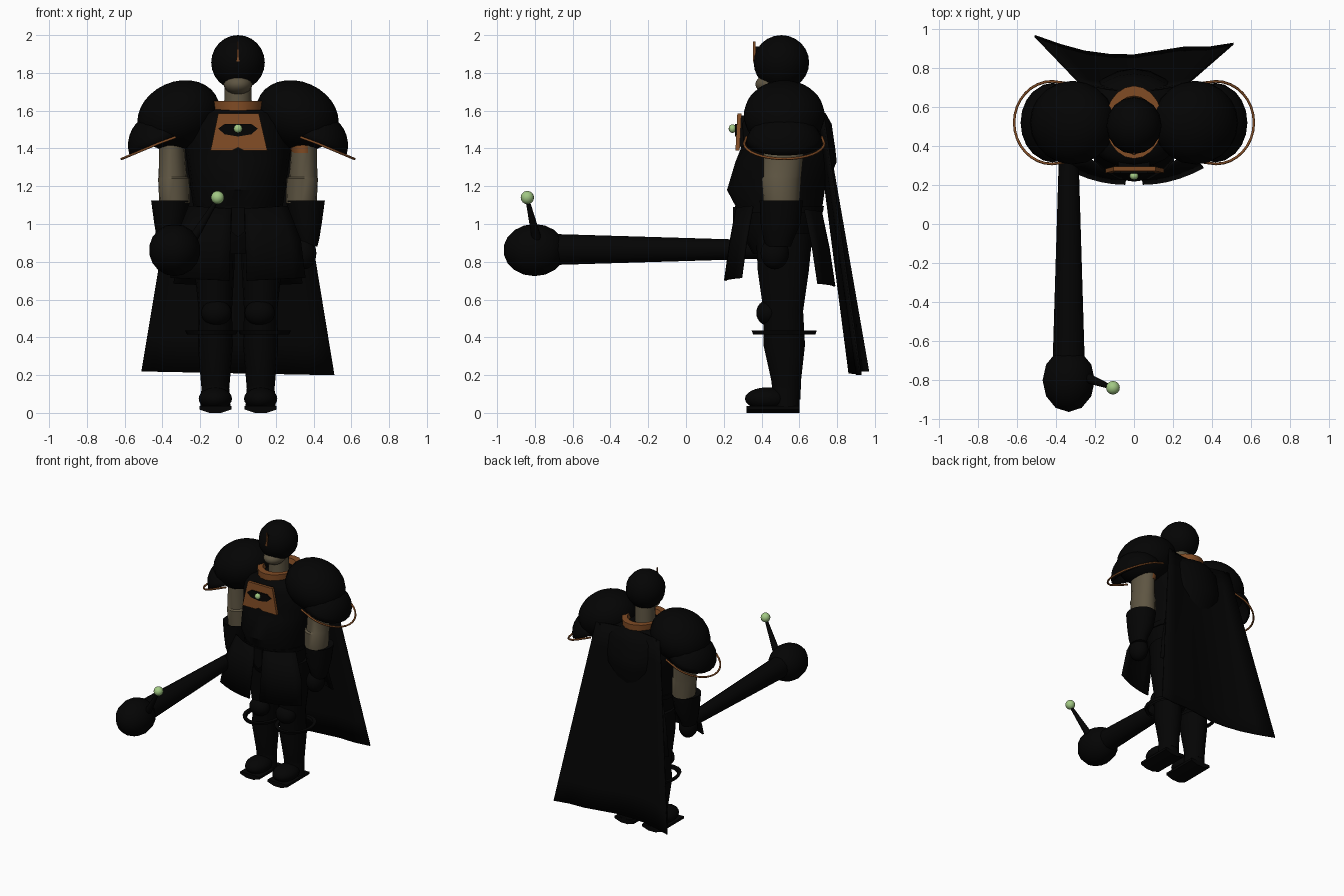
import bpy, bmesh, math
from mathutils import Vector, Matrix

if "Cube" in bpy.data.objects:
    bpy.data.objects.remove(bpy.data.objects["Cube"])


def material(name, rgb):
    m = bpy.data.materials.new(name)
    m.diffuse_color = (*rgb, 1)
    m.use_nodes = True
    m.node_tree.nodes["Principled BSDF"].inputs["Base Color"].default_value = m.diffuse_color
    return m


BLACK = material("black_armour", (0.0012, 0.0012, 0.0012))
BRONZE = material("bronze", (0.22, 0.072, 0.018))
SKIN = material("skin", (0.112, 0.091, 0.055))
GREEN = material("green_gem", (0.36, 0.58, 0.23))


def finish(name, bm, mat, smooth=True):
    bmesh.ops.recalc_face_normals(bm, faces=bm.faces)
    me = bpy.data.meshes.new(name)
    bm.to_mesh(me)
    bm.free()
    me.materials.append(mat)
    ob = bpy.data.objects.new(name, me)
    bpy.context.collection.objects.link(ob)
    if smooth:
        bpy.ops.object.select_all(action='DESELECT')
        ob.select_set(True)
        bpy.context.view_layer.objects.active = ob
        bpy.ops.object.shade_smooth_by_angle(angle=math.radians(40))
    return ob


def ellipsoid(name, c, r, mat, tilt=0, seg=16, half=False):
    """Ellipsoid tilted about y; half keeps only the upper dome."""
    bm = bmesh.new()
    bmesh.ops.create_uvsphere(bm, u_segments=seg, v_segments=seg * 3 // 4, radius=1)
    if half:
        low = [v for v in bm.verts if v.co.z < -0.01]
        bmesh.ops.delete(bm, geom=low, context='VERTS')
    bm.transform(Matrix.Translation(c) @ Matrix.Rotation(tilt, 4, 'Y') @ Matrix.Diagonal((*r, 1)))
    return finish(name, bm, mat)


def loft(name, rings, mat, n=16, cap=True):
    """Stacked ellipses, each (x, y, z, rx, ry)."""
    bm = bmesh.new()
    loops = [[bm.verts.new((x + rx * math.cos(2 * math.pi * i / n),
                            y + ry * math.sin(2 * math.pi * i / n), z)) for i in range(n)]
             for x, y, z, rx, ry in rings]
    for a, b in zip(loops, loops[1:]):
        for i in range(n):
            j = (i + 1) % n
            bm.faces.new((a[i], a[j], b[j], b[i]))
    if cap:
        bm.faces.new(loops[0])
        bm.faces.new(loops[-1])
    return finish(name, bm, mat)


def rod(name, a, b, ra, rb, mat, n=12):
    a, b = Vector(a), Vector(b)
    bm = bmesh.new()
    bmesh.ops.create_cone(bm, cap_ends=True, segments=n, radius1=ra, radius2=rb, depth=(b - a).length)
    rot = (b - a).to_track_quat('Z', 'Y').to_matrix().to_4x4()
    bm.transform(Matrix.Translation((a + b) / 2) @ rot)
    return finish(name, bm, mat)


def plate(name, outline, y, depth, mat, lean=0.0):
    """Front-facing prism from an (x, z) outline; lean shifts y with height."""
    bm = bmesh.new()
    z0 = outline[0][1]
    f = bm.faces.new([bm.verts.new((x, y + lean * (z - z0), z)) for x, z in outline])
    ext = bmesh.ops.extrude_face_region(bm, geom=[f])['geom']
    bmesh.ops.translate(bm, verts=[v for v in ext if isinstance(v, bmesh.types.BMVert)], vec=(0, depth, 0))
    return finish(name, bm, mat, False)


def sheet(name, grid, mat, thick):
    """Thin solid sheet from rows of points."""
    bm = bmesh.new()
    rows = [[bm.verts.new(p) for p in row] for row in grid]
    for a, b in zip(rows, rows[1:]):
        for i in range(len(a) - 1):
            bm.faces.new((a[i], a[i + 1], b[i + 1], b[i]))
    ob = finish(name, bm, mat)
    mod = ob.modifiers.new("thickness", 'SOLIDIFY')
    mod.thickness = thick
    mod.offset = 0
    return ob


def tube(name, pts, r, mat):
    cu = bpy.data.curves.new(name, 'CURVE')
    cu.dimensions = '3D'
    cu.bevel_depth = r
    cu.bevel_resolution = 1
    sp = cu.splines.new('POLY')
    sp.points.add(len(pts) - 1)
    for p, co in zip(sp.points, pts):
        p.co = (*co, 1)
    cu.materials.append(mat)
    ob = bpy.data.objects.new(name, cu)
    bpy.context.collection.objects.link(ob)


def flap(name, s, rows, bend):
    """Curved skirt panel; rows are (z, y, inner x, outer x)."""
    grid = [[(s * (x0 + (x1 - x0) * i / 5), y + bend * (i / 5) ** 2, z + 0.003 * i) for i in range(6)]
            for z, y, x0, x1 in rows]
    sheet(name, grid, BLACK, 0.012)


# Head, neck and collar
ellipsoid("helmet", (0, 0.505, 1.855), (0.142, 0.147, 0.145), BLACK)
ellipsoid("jaw", (0, 0.46, 1.74), (0.076, 0.093, 0.055), SKIN)
loft("neck", [(0, 0.51, 1.58, 0.075, 0.08), (0, 0.51, 1.75, 0.07, 0.075)], SKIN)
plate("helmet_crest", [(-0.007, 1.86), (0.007, 1.86), (0.002, 1.965), (-0.002, 1.965)], 0.355, 0.012, BRONZE)
plate("crest_mount", [(-0.004, 1.86), (0.004, 1.86), (0.002, 1.94), (-0.002, 1.94)], 0.366, 0.05, BLACK)
loft("collar", [(0, 0.522, 1.575, 0.14, 0.185), (0, 0.522, 1.65, 0.147, 0.187),
                (0, 0.522, 1.65, 0.115, 0.135), (0, 0.522, 1.59, 0.1, 0.12)], BRONZE, 20, False)

# Torso, belt and hips
loft("torso", [(0, 0.505, 0.84, 0.19, 0.15), (0, 0.485, 0.98, 0.22, 0.205), (0, 0.495, 1.08, 0.235, 0.225),
               (0, 0.476, 1.18, 0.25, 0.259), (0, 0.53, 1.33, 0.27, 0.268), (0, 0.54, 1.40, 0.28, 0.25),
               (0, 0.528, 1.53, 0.27, 0.243), (0, 0.525, 1.585, 0.22, 0.215), (0, 0.525, 1.61, 0.13, 0.175)],
     BLACK, 20)
loft("belt", [(0, 0.495, 1.06, 0.24, 0.23), (0, 0.495, 1.095, 0.245, 0.235)], BLACK, 20)
plate("belt_pendant", [(-0.035, 1.09), (-0.035, 0.96), (0, 0.93), (0.035, 0.96), (0.035, 1.09)], 0.25, 0.03, BLACK)

# Chest plate with eye and gem
plate("chest_plate", [(-0.145, 1.39), (-0.03, 1.39), (0, 1.405), (0.03, 1.39), (0.155, 1.39),
                      (0.11, 1.585), (-0.105, 1.585)], 0.262, 0.022, BRONZE, 0.05)
plate("chest_mount", [(-0.10, 1.41), (0.10, 1.41), (0.08, 1.575), (-0.08, 1.575)], 0.283, 0.06, BLACK, 0.05)
plate("chest_eye", [(-0.105, 1.505), (-0.07, 1.475), (0, 1.463), (0.07, 1.475), (0.105, 1.505),
                    (0.07, 1.53), (-0.07, 1.53)], 0.260, 0.009, BLACK)
ellipsoid("chest_gem", (0, 0.246, 1.505), (0.023, 0.02, 0.023), GREEN, seg=12)

for s, side in ((-1, "left"), (1, "right")):
    # Shoulder armour and bronze rim
    ellipsoid(f"{side}_shoulder_dome", (s * 0.315, 0.52, 1.575), (0.225, 0.215, 0.178), BLACK, s * 0.42, 20)
    shell = ellipsoid(f"{side}_shoulder_shell", (s * 0.41, 0.52, 1.415), (0.172, 0.205, 0.175), BLACK,
                      s * 0.42, 20, True)
    shell.modifiers.new("thickness", 'SOLIDIFY').thickness = 0.012
    rim = []
    for i in range(17):
        a = math.pi * (i / 16 - 0.5)
        x = 0.42 + 0.195 * math.cos(a)
        rim.append((s * x, 0.52 + 0.212 * math.sin(a), 1.345 + (0.615 - x) * 0.42))
    tube(f"{side}_shoulder_rim", [(s * 0.33, 0.32, 1.46)] + rim + [(s * 0.33, 0.72, 1.46)], 0.007, BRONZE)
    # Arm, sleeve, gauntlet and hand
    loft(f"{side}_upper_arm", [(s * 0.335, 0.505, 1.11, 0.082, 0.095), (s * 0.34, 0.505, 1.24, 0.083, 0.105),
                               (s * 0.345, 0.51, 1.25, 0.075, 0.1), (s * 0.352, 0.52, 1.45, 0.066, 0.11)], SKIN)
    low = 1.375 if s > 0 else 1.42
    loft(f"{side}_sleeve", [(s * 0.345, 0.515, low, 0.062, 0.108), (s * 0.335, 0.52, 1.48, 0.08, 0.115)], BRONZE)
    loft(f"{side}_gauntlet", [(s * 0.37, 0.49, 0.88, 0.05, 0.065), (s * 0.37, 0.49, 0.92, 0.06, 0.08),
                              (s * 0.36, 0.5, 1.0, 0.083, 0.105), (s * 0.357, 0.505, 1.125, 0.103, 0.115),
                              (s * 0.35, 0.505, 1.11, 0.08, 0.095)], BLACK)
    ellipsoid(f"{side}_hand", (s * 0.35, 0.47, 0.845), (0.065, 0.075, 0.085), BLACK)
    # Skirt flaps, front and back
    flap(f"{side}_front_flap", s, ((1.08, 0.268, 0.035, 0.26), (0.9, 0.235, 0.04, 0.33),
                                   (0.70, 0.207, 0.045, 0.355)), 0.085)
    flap(f"{side}_back_flap", s, ((1.06, 0.715, 0.035, 0.24), (0.87, 0.755, 0.04, 0.30),
                                  (0.67, 0.785, 0.045, 0.34)), -0.085)
    # Leg, knee, strap and boot
    loft(f"{side}_leg", [(s * 0.12, 0.535, 0.07, 0.068, 0.07), (s * 0.12, 0.53, 0.18, 0.078, 0.08),
                         (s * 0.12, 0.52, 0.36, 0.093, 0.11), (s * 0.12, 0.515, 0.54, 0.088, 0.105),
                         (s * 0.125, 0.515, 0.75, 0.105, 0.135), (s * 0.125, 0.52, 0.95, 0.11, 0.15)], BLACK)
    ellipsoid(f"{side}_knee", (s * 0.115, 0.435, 0.53), (0.08, 0.063, 0.068), BLACK)
    loft(f"{side}_knee_strap", [(s * 0.14, 0.52, 0.415, 0.13, 0.165), (s * 0.14, 0.52, 0.435, 0.14, 0.172),
                                (s * 0.14, 0.52, 0.435, 0.115, 0.145), (s * 0.14, 0.52, 0.415, 0.11, 0.14)],
         BLACK, 20, False)
    plate(f"{side}_sole", [(s * 0.035, 0.018), (s * 0.09, 0), (s * 0.15, 0), (s * 0.205, 0.018),
                           (s * 0.205, 0.036), (s * 0.035, 0.036)], 0.32, 0.28, BLACK)
    ellipsoid(f"{side}_boot_toe", (s * 0.12, 0.43, 0.075), (0.088, 0.118, 0.06), BLACK)
    loft(f"{side}_boot_heel", [(s * 0.12, 0.53, 0.03, 0.08, 0.07), (s * 0.12, 0.53, 0.14, 0.073, 0.075)], BLACK)

# Cape: straight fall with an uneven hem
hem = [0.965, 0.92, 0.885, 0.868, 0.865, 0.885, 0.905, 0.905, 0.925]
grid = []
for k in range(9):
    t = k / 8
    row = []
    for i, h in enumerate(hem):
        u = i / 4 - 1
        y = (0.685 + 0.04 * u * u) * (1 - t) + h * t
        row.append((u * (0.28 + 0.23 * t), y, 1.60 - 1.39 * t - 0.01 * t * u))
    grid.append(row)
sheet("cape", grid, BLACK, 0.01)

# Mace held forward
rod("mace_handle", (-0.335, 0.5, 0.865), (-0.335, -0.70, 0.865), 0.046, 0.082, BLACK, 16)
ellipsoid("mace_head", (-0.335, -0.802, 0.862), (0.136, 0.165, 0.138), BLACK, seg=12)
rod("mace_spike", (-0.24, -0.79, 0.92), (-0.11, -0.84, 1.13), 0.026, 0.01, BLACK)
ellipsoid("mace_gem", (-0.108, -0.84, 1.14), (0.035, 0.035, 0.035), GREEN)
